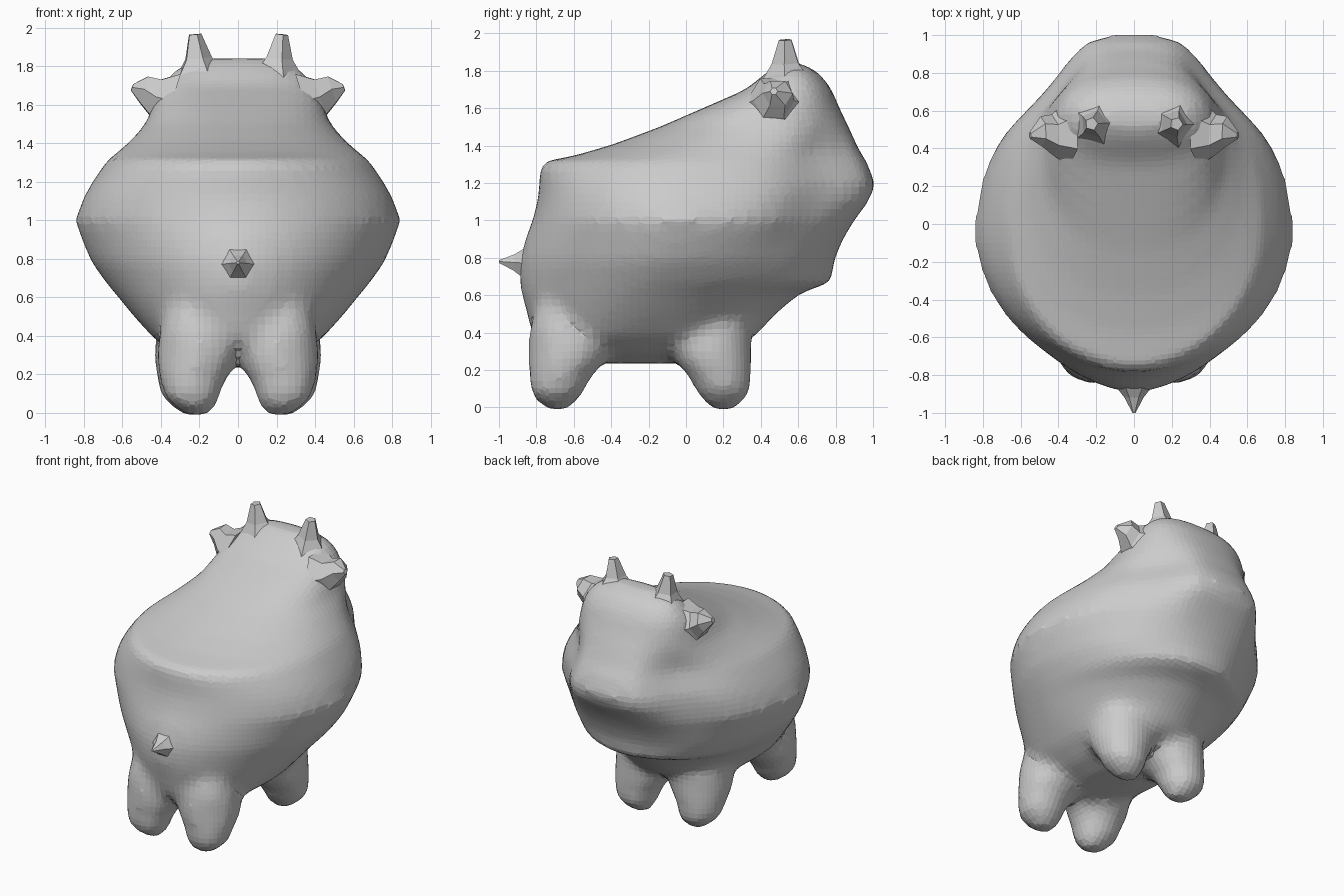
import bpy, bmesh
from math import cos, sin, pi, exp
from mathutils import Vector


def finish(name, bm):
    bmesh.ops.recalc_face_normals(bm, faces=bm.faces[:])
    me = bpy.data.meshes.new(name)
    bm.to_mesh(me)
    bm.free()
    ob = bpy.data.objects.new(name, me)
    bpy.context.collection.objects.link(ob)
    return ob


def loft(bm, rings):
    # skin closed rings of points and cap both ends
    loops = [[bm.verts.new(p) for p in r] for r in rings]
    n = len(loops[0])
    for a, b in zip(loops, loops[1:]):
        for i in range(n):
            j = (i + 1) % n
            bm.faces.new((a[i], a[j], b[j], b[i]))
    bm.faces.new(loops[0][::-1])
    bm.faces.new(loops[-1])


def spow(v, e):
    return (1 if v >= 0 else -1) * abs(v) ** e


def slice_ring(z, back, front, half, mid, n, count=64):
    # horizontal oval, widest at y = mid, squareness n, cheeks pinched behind a blunt muzzle
    pinch = max(0, min(1, (z - 0.8) / 0.3, (1.55 - z) / 0.2))
    pts = []
    for i in range(count):
        t = 2 * pi * i / count
        ahead = sin(t) > 0
        k = min(max(n, 2.0), 2.4) if ahead else n
        u = spow(sin(t), 2 / k)
        x = half * spow(cos(t), 2 / k)
        if ahead:
            x *= 1 + pinch * (0.3 * exp(-((u - 1) / 0.06) ** 2) - 0.15 * exp(-((u - 0.76) / 0.18) ** 2))
        pts.append((x, mid + u * (front - mid if ahead else mid - back), z))
    return pts


def spike(name, path, sides):
    # faceted tapering tube through (point, radius) pairs
    bm = bmesh.new()
    pts = [Vector(p) for p, r in path]
    q = (pts[-1] - pts[0]).to_track_quat('Z', 'Y')
    loft(bm, [[p + q @ Vector((r * cos(2 * pi * i / sides), r * sin(2 * pi * i / sides), 0))
               for i in range(sides)] for p, (_, r) in zip(pts, path)])
    return finish(name, bm)


# Body and head: z, back y, front y, half width, y of widest point, squareness
SLICES = [
    (0.235, -0.50, 0.02, 0.14, -0.25, 2.0),
    (0.29, -0.66, 0.20, 0.30, -0.24, 2.2),
    (0.38, -0.82, 0.37, 0.43, -0.23, 2.3),
    (0.50, -0.85, 0.48, 0.54, -0.20, 1.95),
    (0.61, -0.88, 0.61, 0.63, -0.17, 1.8),
    (0.67, -0.89, 0.78, 0.68, -0.14, 1.75),
    (0.78, -0.89, 0.79, 0.76, -0.10, 1.75),
    (0.90, -0.86, 0.84, 0.81, -0.07, 1.8),
    (1.00, -0.82, 0.90, 0.845, -0.05, 1.9),
    (1.12, -0.79, 0.99, 0.80, -0.05, 2.0),
    (1.20, -0.785, 1.01, 0.755, -0.04, 2.0),
    (1.31, -0.78, 0.97, 0.68, 0.00, 2.0),
    (1.35, -0.58, 0.94, 0.63, 0.06, 2.1),
    (1.41, -0.38, 0.91, 0.56, 0.20, 2.2),
    (1.50, -0.14, 0.87, 0.48, 0.40, 2.3),
    (1.60, 0.09, 0.82, 0.44, 0.48, 2.4),
    (1.70, 0.32, 0.78, 0.40, 0.54, 2.4),
    (1.79, 0.43, 0.71, 0.32, 0.57, 2.4),
    (1.84, 0.50, 0.62, 0.18, 0.56, 2.2),
]
bm = bmesh.new()
loft(bm, [slice_ring(*s) for s in SLICES])

# Legs: z, radius, shift towards the centre line, shift towards the belly
LEG = [(-0.015, 0.05, 0.04, 0.0), (0.02, 0.10, 0.03, 0.0), (0.09, 0.15, 0.01, 0.0),
       (0.17, 0.17, 0.015, 0.02), (0.24, 0.205, 0.035, 0.05), (0.31, 0.225, 0.05, 0.07),
       (0.42, 0.20, 0.04, 0.05), (0.62, 0.13, 0.02, 0.05)]
for side in (-1, 1):
    for x, y in ((0.25, -0.69), (0.265, 0.20)):
        lean = 1 if y < 0 else -1
        loft(bm, [[(side * (x - dx) + r * cos(2 * pi * i / 16), y + lean * dy + r * sin(2 * pi * i / 16), z)
                   for i in range(16)] for z, r, dx, dy in LEG])

# Fuse body and legs into one faceted skin
body = finish("body", bm)
m = body.modifiers.new("fuse", 'REMESH')
m.mode = 'VOXEL'
m.voxel_size = 0.04
m = body.modifiers.new("soften", 'SMOOTH')
m.factor = 0.5
m.iterations = 6

# Horns and ears
for side, label in ((-1, "left"), (1, "right")):
    spike(label + "_horn", [((side * 0.20, 0.54, 1.72), 0.16), ((side * 0.21, 0.53, 1.84), 0.075),
                            ((side * 0.225, 0.53, 1.965), 0.035)], 5)
    spike(label + "_ear", [((side * 0.35, 0.48, 1.62), 0.17), ((side * 0.43, 0.47, 1.64), 0.11),
                           ((side * 0.49, 0.49, 1.68), 0.08), ((side * 0.55, 0.47, 1.69), 0.02)], 6)

# Tail
spike("tail", [((0, -0.83, 0.77), 0.12), ((0, -0.92, 0.775), 0.05), ((0, -1.0, 0.78), 0.008)], 6)
